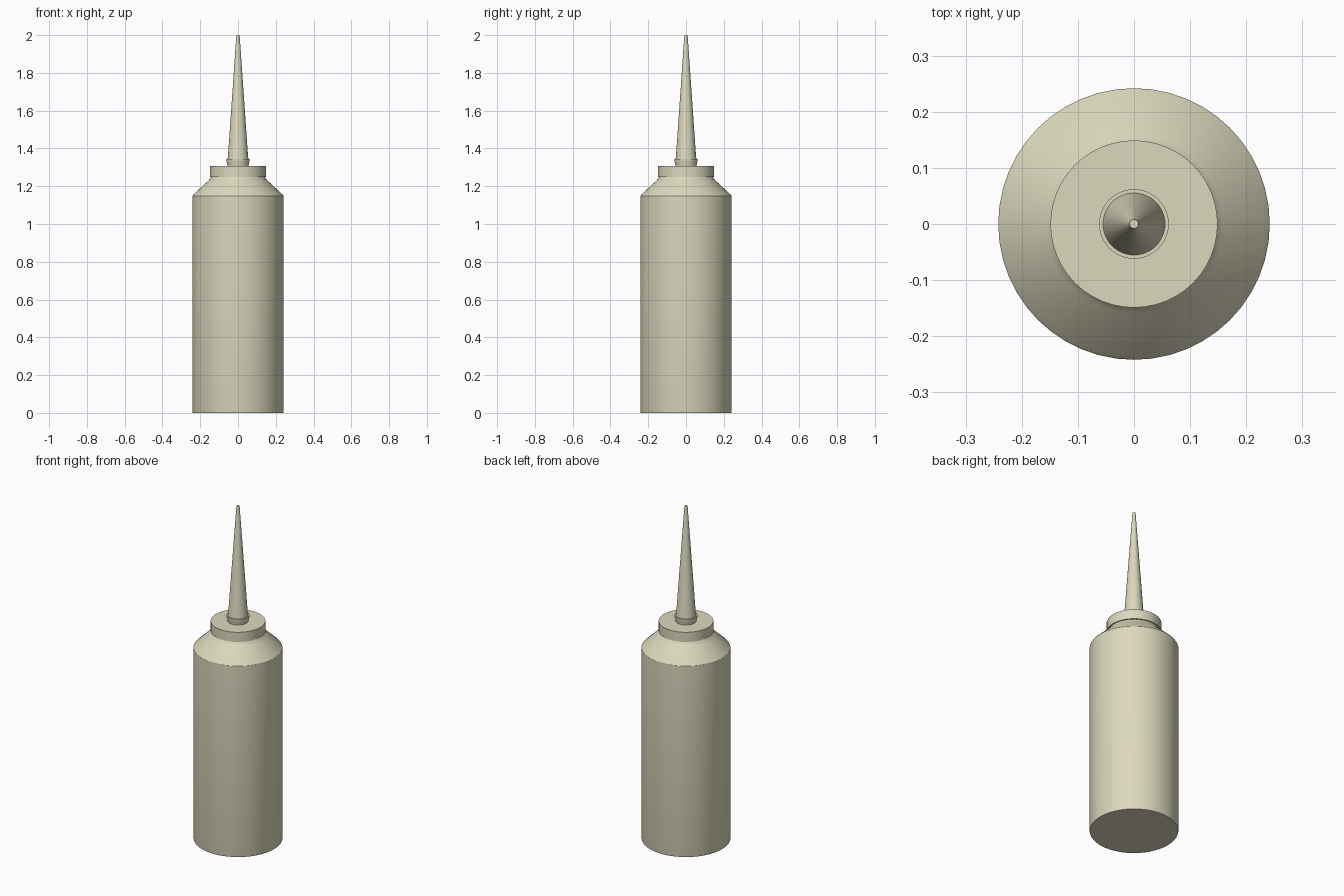
import bpy, bmesh, math

if "Cube" in bpy.data.objects:
    bpy.data.objects.remove(bpy.data.objects["Cube"])

mat = bpy.data.materials.new("cream_plastic")
mat.diffuse_color = (0.72, 0.69, 0.51, 1)
mat.use_nodes = True
mat.node_tree.nodes["Principled BSDF"].inputs["Base Color"].default_value = mat.diffuse_color


def lathe(name, profile, sides=48):
    """Revolve (radius, height) points around z and cap both ends."""
    bm = bmesh.new()
    rings = []
    for r, z in profile:
        rings.append([bm.verts.new((r * math.cos(2 * math.pi * i / sides),
                                    r * math.sin(2 * math.pi * i / sides), z))
                      for i in range(sides)])
    for a, b in zip(rings, rings[1:]):
        for i in range(sides):
            j = (i + 1) % sides
            bm.faces.new((a[i], a[j], b[j], b[i]))
    bm.faces.new(rings[0][::-1])
    bm.faces.new(rings[-1])
    mesh = bpy.data.meshes.new(name)
    bm.to_mesh(mesh)
    bm.free()
    obj = bpy.data.objects.new(name, mesh)
    bpy.context.collection.objects.link(obj)
    mesh.materials.append(mat)
    bpy.ops.object.select_all(action='DESELECT')
    obj.select_set(True)
    bpy.context.view_layer.objects.active = obj
    bpy.ops.object.shade_smooth_by_angle(angle=math.radians(30))
    return obj


# Bottle body with sloped shoulder and short neck
lathe("bottle_body", [(0.241, 0), (0.242, 0.004), (0.242, 1.148), (0.238, 1.154),
                      (0.158, 1.228), (0.147, 1.24), (0.141, 1.252)])

# Flat screw cap, slightly overhanging the neck
lathe("cap", [(0.149, 1.25), (0.149, 1.308)])

# Collar at the foot of the nozzle
lathe("nozzle_collar", [(0.056, 1.305), (0.057, 1.317), (0.062, 1.332), (0.062, 1.345)])

# Long tapered nozzle
lathe("nozzle", [(0.056, 1.34), (0.053, 1.36), (0.009, 1.995), (0.008, 2.0)])
